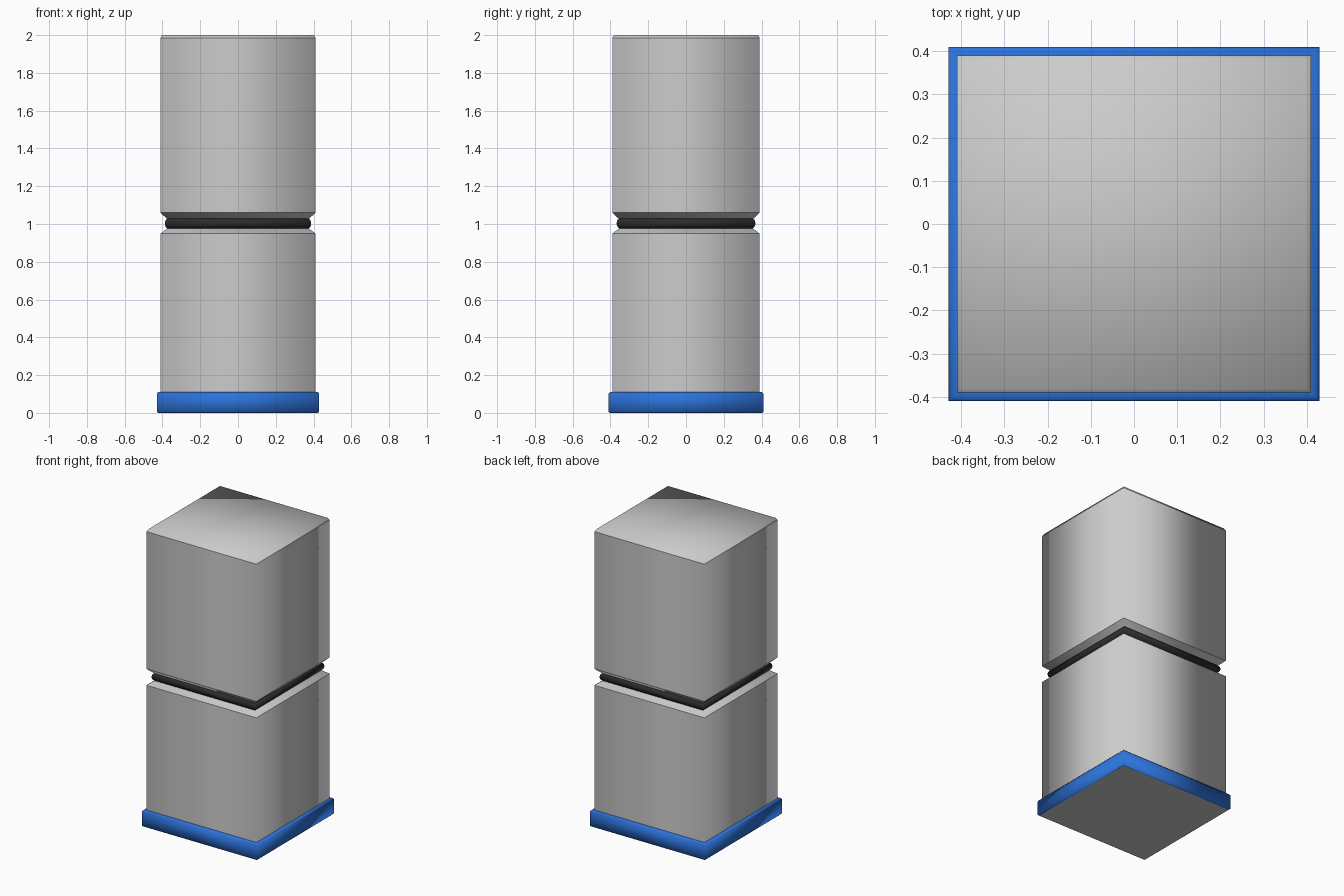
import bpy, bmesh

if "Cube" in bpy.data.objects:
    bpy.data.objects.remove(bpy.data.objects["Cube"])

HX, HY = 0.41, 0.39  # half width and half depth of the column


def loft(name, profile, sharp=(), bottom=False, top=False, color=None, closed=False):
    """Stack rectangles given as (offset from column wall, height)."""
    bm = bmesh.new()
    rings = []
    for off, z in profile:
        x, y = HX + off, HY + off
        rings.append([bm.verts.new((a * x, b * y, z))
                      for a, b in ((-1, -1), (1, -1), (1, 1), (-1, 1))])
    pairs = list(zip(rings, rings[1:]))
    if closed:
        pairs.append((rings[-1], rings[0]))
    for lo, hi in pairs:
        for i in range(4):
            j = (i + 1) % 4
            bm.faces.new((lo[i], lo[j], hi[j], hi[i]))
    if bottom:
        bm.faces.new(rings[0][::-1])
    if top:
        bm.faces.new(rings[-1])
    for f in bm.faces:
        f.smooth = True
    # Crisp horizontal creases, soft vertical corners
    for k in sharp:
        for i in range(4):
            bm.edges.get((rings[k][i], rings[k][(i + 1) % 4])).smooth = False
    mesh = bpy.data.meshes.new(name)
    bm.to_mesh(mesh)
    bm.free()
    obj = bpy.data.objects.new(name, mesh)
    bpy.context.collection.objects.link(obj)
    if color:
        mat = bpy.data.materials.new(name + "_color")
        mat.diffuse_color = color
        mat.use_nodes = True
        mat.node_tree.nodes["Principled BSDF"].inputs["Base Color"].default_value = mat.diffuse_color
        mesh.materials.append(mat)
    return obj


BLUE = (0.025, 0.17, 0.7, 1)
BLACK = (0.025, 0.025, 0.025, 1)

# Blue base collar, open underneath for the sole
loft("base_collar", [(0.013, 0.0), (0.02, 0.006), (0.02, 0.102),
                     (0.013, 0.11), (-0.005, 0.11)], color=BLUE)

# Grey sole closing the base
loft("base_sole", [(0.013, 0.0), (0.013, 0.004)], sharp=(0,), bottom=True)

# Lower block with sloped shoulder
loft("lower_block", [(0, 0.10), (0, 0.95), (-0.037, 0.977)],
     sharp=(1, 2), top=True)

# Black gasket with bulging rim
loft("gasket", [(-0.037, 0.976), (-0.027, 0.985), (-0.022, 1.003),
                (-0.027, 1.021), (-0.037, 1.03)])

# Paint the gasket
gasket_mat = bpy.data.materials.new("gasket_color")
gasket_mat.diffuse_color = BLACK
gasket_mat.use_nodes = True
gasket_mat.node_tree.nodes["Principled BSDF"].inputs["Base Color"].default_value = gasket_mat.diffuse_color
bpy.data.objects["gasket"].data.materials.append(gasket_mat)

# Upper block with undercut and fine top chamfer
loft("upper_block", [(-0.033, 1.028), (0, 1.06), (0, 1.985), (-0.008, 2.0)],
     sharp=(0, 1, 2), bottom=True, top=True)
